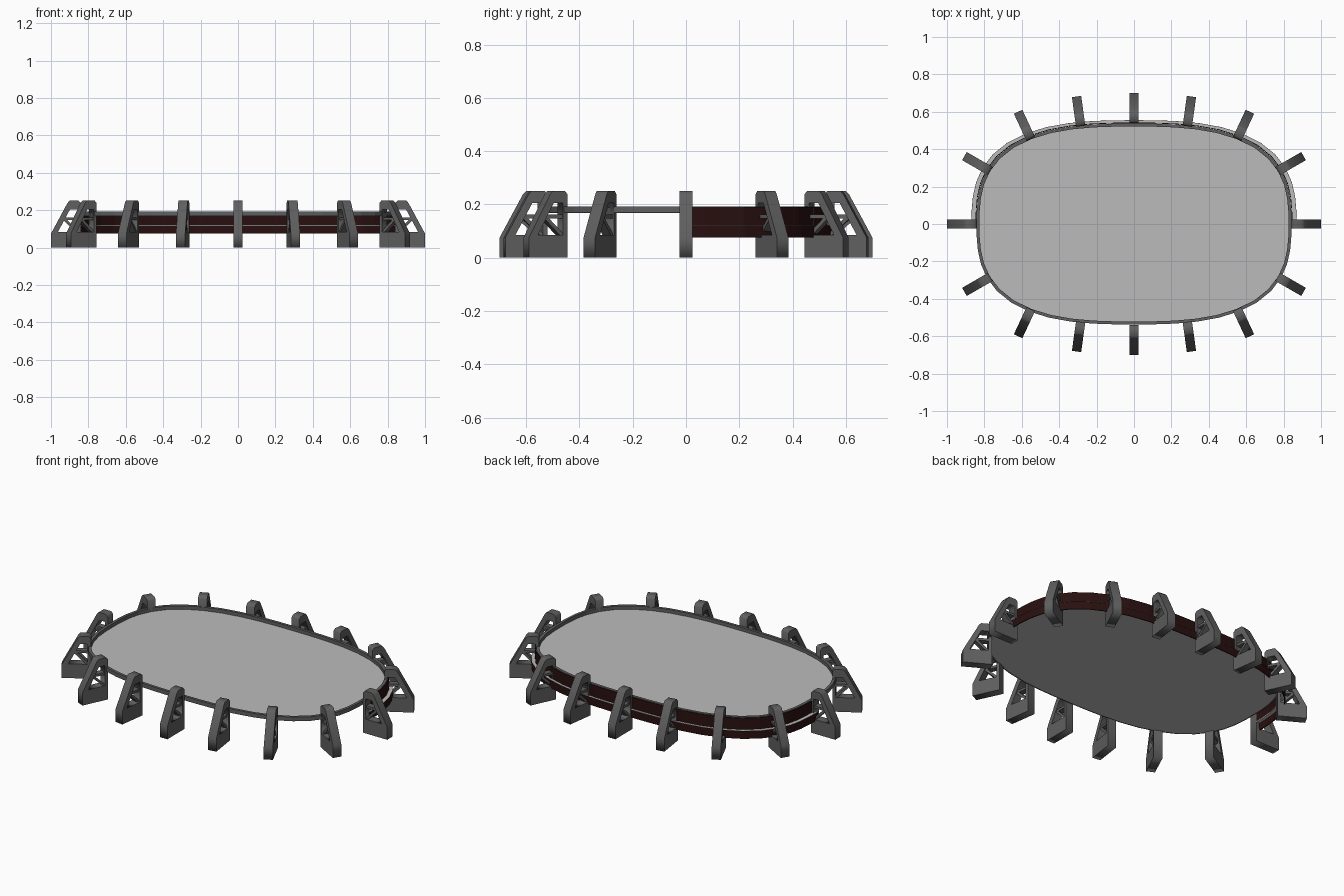
import bpy, bmesh, math
from mathutils import Matrix

if "Cube" in bpy.data.objects:
    bpy.data.objects.remove(bpy.data.objects["Cube"])


def material(name, rgb):
    m = bpy.data.materials.new(name)
    m.diffuse_color = (*rgb, 1)
    m.use_nodes = True
    m.node_tree.nodes["Principled BSDF"].inputs["Base Color"].default_value = m.diffuse_color
    return m


GREY = material("dark grey metal", (0.115, 0.115, 0.115))
LIGHT = material("light grey floor", (0.5, 0.5, 0.5))
RED = material("very dark red", (0.022, 0.005, 0.005))


def oval(a, b, z, start=0, end=48, n=2.8):
    """Points of a rounded oval, 48 steps per full turn."""
    pts = []
    for i in range(start, end):
        t = math.tau * i / 48
        c, s = math.cos(t), math.sin(t)
        r = (abs(c) ** n + abs(s) ** n) ** (-1 / n)
        pts.append((a * r * c, b * r * s, z))
    return pts


def finish(bm, name, mat):
    bmesh.ops.recalc_face_normals(bm, faces=bm.faces)
    me = bpy.data.meshes.new(name)
    bm.to_mesh(me)
    bm.free()
    me.materials.append(mat)
    ob = bpy.data.objects.new(name, me)
    bpy.context.collection.objects.link(ob)
    return ob


def band(name, mat, inner, outer, z0, z1, half=False):
    """Rectangular section swept round the oval, or round its back half."""
    end = 25 if half else 48
    bm = bmesh.new()
    loops = [[bm.verts.new(p) for p in oval(*ab, z, 0, end)]
             for ab, z in ((inner, z0), (outer, z0), (outer, z1), (inner, z1))]
    for k in range(4):
        p, q = loops[k], loops[(k + 1) % 4]
        for i in range(end - 1 if half else end):
            j = (i + 1) % end
            bm.faces.new((p[i], p[j], q[j], q[i]))
    if half:
        for i in (0, -1):
            bm.faces.new([l[i] for l in loops])
    return finish(bm, name, mat)


# Oval floor plate and its raised rim
bm = bmesh.new()
f = bm.faces.new([bm.verts.new(p) for p in oval(0.832, 0.527, 0.168)])
ext = bmesh.ops.extrude_face_region(bm, geom=[f])["geom"]
bmesh.ops.translate(bm, vec=(0, 0, 0.004),
                    verts=[v for v in ext if isinstance(v, bmesh.types.BMVert)])
finish(bm, "floor", LIGHT)
band("rim", GREY, (0.826, 0.521), (0.842, 0.537), 0.169, 0.193)

# Stepped boards hanging along the back half, with a pale ledge between
band("upper_board", RED, (0.843, 0.538), (0.847, 0.542), 0.122, 0.19, True)
band("ledge", LIGHT, (0.843, 0.538), (0.868, 0.554), 0.117, 0.122, True)
band("lower_board", RED, (0.864, 0.55), (0.869, 0.555), 0.075, 0.1205, True)


# Buttress: frame with a hole, drawn as (distance outward, height)
def frame_mesh():
    cu = bpy.data.curves.new("buttress", "CURVE")
    cu.dimensions = "2D"
    cu.fill_mode = "BOTH"
    cu.extrude = 0.025
    outline = [(0, 0), (.16, 0), (.16, .075), (.072, .238), (.06, .251),
               (.012, .251), (0, .238)]
    hole = [(.018, .085), (.122, .085), (.058, .205), (.018, .205)]
    for pts in (outline, hole):
        sp = cu.splines.new("POLY")
        sp.points.add(len(pts) - 1)
        for p, (u, z) in zip(sp.points, pts):
            p.co = (u, z, 0, 1)
        sp.use_cyclic_u = True
    ob = bpy.data.objects.new("buttress_curve", cu)
    bpy.context.collection.objects.link(ob)
    dg = bpy.context.evaluated_depsgraph_get()
    me = bpy.data.meshes.new_from_object(ob.evaluated_get(dg))
    bpy.data.objects.remove(ob)
    me.transform(Matrix.Rotation(math.pi / 2, 4, "X"))
    bm = bmesh.new()
    bm.from_mesh(me)
    bmesh.ops.remove_doubles(bm, verts=bm.verts, dist=1e-5)
    # Narrower braces across the hole
    for (u0, z0), (u1, z1) in (((.012, .155), (.09, .155)), ((.014, .08), (.088, .152))):
        m = (Matrix.Translation(((u0 + u1) / 2, 0, (z0 + z1) / 2))
             @ Matrix.Rotation(-math.atan2(z1 - z0, u1 - u0), 4, "Y")
             @ Matrix.Diagonal((math.hypot(u1 - u0, z1 - z0), .036, .014, 1)))
        bmesh.ops.create_cube(bm, size=1, matrix=m)
    bmesh.ops.recalc_face_normals(bm, faces=bm.faces)
    bm.to_mesh(me)
    bm.free()
    me.materials.clear()
    me.materials.append(GREY)
    return me


# Sixteen buttresses, placed by one quarter and mirrored
mesh = frame_mesh()
spots = set()
for x, y, a in ((.84, 0, 0), (.768, .283, 30), (.552, .455, 65), (.285, .523, 82), (0, .54, 90)):
    for sx in (1, -1):
        for sy in (1, -1):
            ang = math.atan2(sy * round(math.sin(math.radians(a)), 6),
                             sx * round(math.cos(math.radians(a)), 6))
            if (x == 0 and sx < 0) or (y == 0 and sy < 0):
                continue
            ob = bpy.data.objects.new("buttress", mesh)
            ob.location = (sx * x, sy * y, 0)
            ob.rotation_euler.z = ang
            bpy.context.collection.objects.link(ob)
